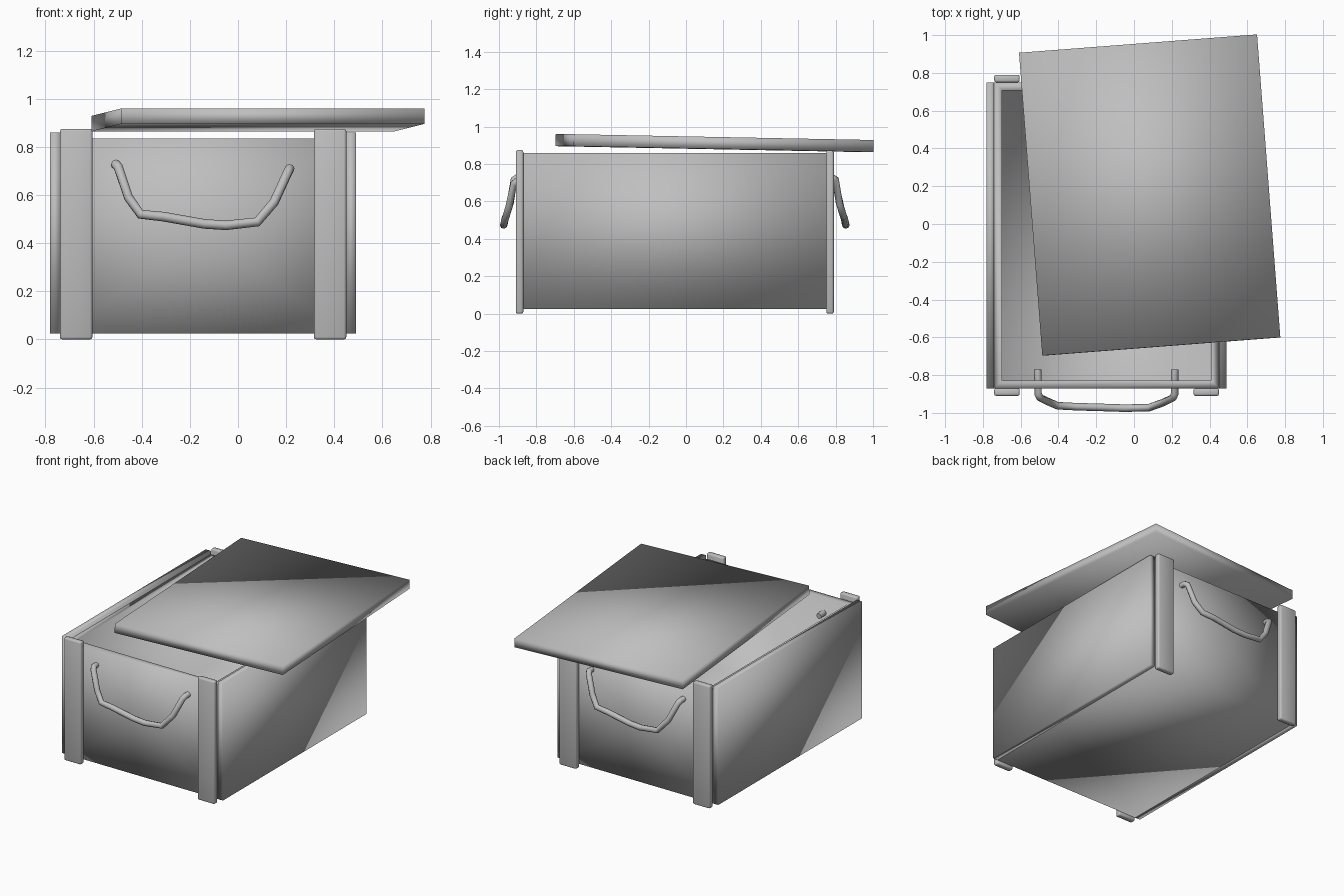
import bpy
import bmesh
import math
from mathutils import Matrix, Vector

default = bpy.data.objects.get("Cube")
if default:
    bpy.data.objects.remove(default, do_unlink=True)

grey = bpy.data.materials.new("plain_grey")
grey.use_nodes = True
colour = (0.52, 0.52, 0.52, 1.0)
grey.diffuse_color = colour
grey.node_tree.nodes["Principled BSDF"].inputs["Base Color"].default_value = colour

# Box body centre and extents
CX, CY = -0.145, -0.06
HALF_X, HALF_Y = 0.595, 0.81
BASE, RIM, WALL = 0.025, 0.835, 0.06


def add_object(name, data):
    obj = bpy.data.objects.new(name, data)
    bpy.context.collection.objects.link(obj)
    data.materials.append(grey)
    return obj


def box_bmesh(low, high):
    low, high = Vector(low), Vector(high)
    bm = bmesh.new()
    place = Matrix.Translation((low + high) / 2) @ Matrix.Diagonal((*(high - low), 1))
    bmesh.ops.create_cube(bm, size=1, matrix=place)
    return bm


def finish(name, bm):
    bmesh.ops.recalc_face_normals(bm, faces=bm.faces)
    for face in bm.faces:
        face.smooth = True
    mesh = bpy.data.meshes.new(name)
    bm.to_mesh(mesh)
    bm.free()
    return add_object(name, mesh)


# Hollow open body with mitred rim; the end faces fan from their centres
bm = box_bmesh((CX - HALF_X, CY - HALF_Y, BASE), (CX + HALF_X, CY + HALF_Y, RIM))
ends = [f for f in bm.faces if abs(f.normal.y) > 0.9]
top = [f for f in bm.faces if f.normal.z > 0.9]
bmesh.ops.inset_region(bm, faces=top, thickness=WALL)
inner = bmesh.ops.extrude_discrete_faces(bm, faces=top)["faces"][0]
bmesh.ops.translate(bm, verts=inner.verts, vec=(0, 0, BASE + WALL - RIM))
bmesh.ops.poke(bm, faces=ends)
finish("box_body", bm)

# Side panels and corner posts
for side, side_name in ((-1, "right"), (1, "left")):
    x_in, x_out = CX + side * HALF_X, CX + side * (HALF_X + 0.04)
    bm = box_bmesh((min(x_in, x_out), CY - HALF_Y, BASE),
                   (max(x_in, x_out), CY + HALF_Y, 0.86))
    finish(side_name + "_side_panel", bm)

    for end, end_name in ((-1, "front"), (1, "back")):
        xs = sorted((x_in, x_in - side * 0.135))
        ys = sorted((CY + end * HALF_Y, CY + end * (HALF_Y + 0.04)))
        bm = box_bmesh((xs[0], ys[0], 0), (xs[1], ys[1], 0.875))
        bmesh.ops.bevel(bm, geom=bm.edges[:], offset=0.01, segments=2,
                        profile=0.5, affect='EDGES')
        finish(f"{end_name}_{side_name}_post", bm)

# Lid, skewed and resting at a slight tilt
bm = box_bmesh((-0.632, -0.804, -0.032), (0.632, 0.804, 0.032))
lid = finish("lid", bm)
lid.location = (0.083, 0.153, 0.912)
lid.rotation_euler = (math.radians(-1.1), 0, math.radians(4.4))

# Sagging handles whose ends pass through the end walls
path = [(-0.51, -0.77, 0.72), (-0.508, -0.90, 0.728), (-0.497, -0.92, 0.715),
        (-0.455, -0.94, 0.59), (-0.405, -0.962, 0.52), (-0.31, -0.967, 0.51),
        (-0.14, -0.972, 0.48), (-0.05, -0.975, 0.474), (0.08, -0.972, 0.488),
        (0.15, -0.947, 0.57), (0.207, -0.92, 0.695), (0.215, -0.90, 0.71),
        (0.215, -0.77, 0.71)]
for name, turn in (("front_handle", 1), ("back_handle", -1)):
    curve = bpy.data.curves.new(name, 'CURVE')
    curve.dimensions = '3D'
    curve.bevel_depth = 0.02
    curve.bevel_resolution = 2
    curve.use_fill_caps = True
    spline = curve.splines.new('POLY')
    spline.points.add(len(path) - 1)
    for point, (x, y, z) in zip(spline.points, path):
        point.co = (CX + turn * (x - CX), CY + turn * (y - CY), z, 1)
    spline.use_smooth = True
    add_object(name, curve)
